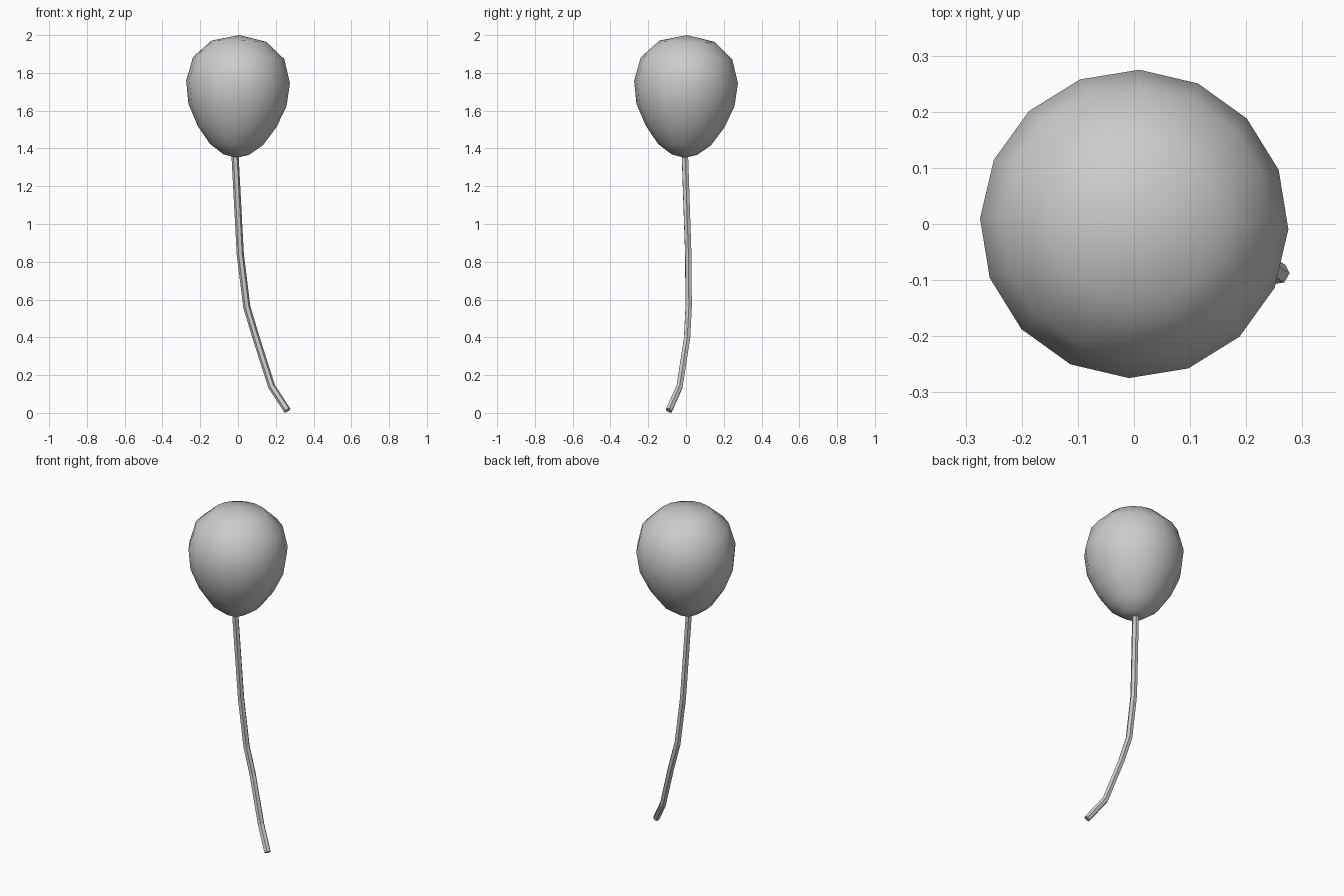
import bpy, bmesh
from math import sin, cos, pi, radians
from mathutils import Matrix

if "Cube" in bpy.data.objects:
    bpy.data.objects.remove(bpy.data.objects["Cube"])

# Balloon: 16-sided lathe of a teardrop profile (radius, height), tilted slightly
PROFILE = [(0.067, 1.367), (0.14, 1.42), (0.208, 1.515), (0.26, 1.63),
           (0.275, 1.752), (0.242, 1.878), (0.146, 1.968)]
SIDES = 16
CENTRE = 1.7
bm = bmesh.new()
bottom = bm.verts.new((0, 0, 1.35 - CENTRE))
top = bm.verts.new((0, 0, 2.0 - CENTRE))
rings = []
for r, z in PROFILE:
    angles = [2 * pi * i / SIDES - radians(2) for i in range(SIDES)]
    rings.append([bm.verts.new((r * cos(a), r * sin(a), z - CENTRE)) for a in angles])
for i in range(SIDES):
    j = (i + 1) % SIDES
    bm.faces.new((bottom, rings[0][j], rings[0][i]))
    bm.faces.new((top, rings[-1][i], rings[-1][j]))
    for lo, hi in zip(rings, rings[1:]):
        bm.faces.new((lo[i], lo[j], hi[j], hi[i]))
bm.transform(Matrix.Rotation(radians(1.5), 4, 'Y') @ Matrix.Rotation(radians(-1.3), 4, 'X'))
for f in bm.faces:
    f.smooth = True
mesh = bpy.data.meshes.new("balloon")
bm.to_mesh(mesh)
bm.free()
balloon = bpy.data.objects.new("balloon", mesh)
balloon.location = (-0.001, -0.001, CENTRE)
bpy.context.collection.objects.link(balloon)

# String: six-sided tube along a drooping path
PATH = [(-0.016, -0.006, 1.37), (0.012, 0.012, 0.84), (0.047, 0.014, 0.56),
        (0.095, 0.006, 0.40), (0.178, -0.034, 0.14), (0.261, -0.09, 0.013)]
curve = bpy.data.curves.new("string", 'CURVE')
curve.dimensions = '3D'
curve.bevel_depth = 0.019
curve.bevel_resolution = 1
curve.use_fill_caps = True
spline = curve.splines.new('POLY')
spline.points.add(len(PATH) - 1)
for p, co in zip(spline.points, PATH):
    p.co = (*co, 1)
spline.use_smooth = False
bpy.context.collection.objects.link(bpy.data.objects.new("string", curve))
